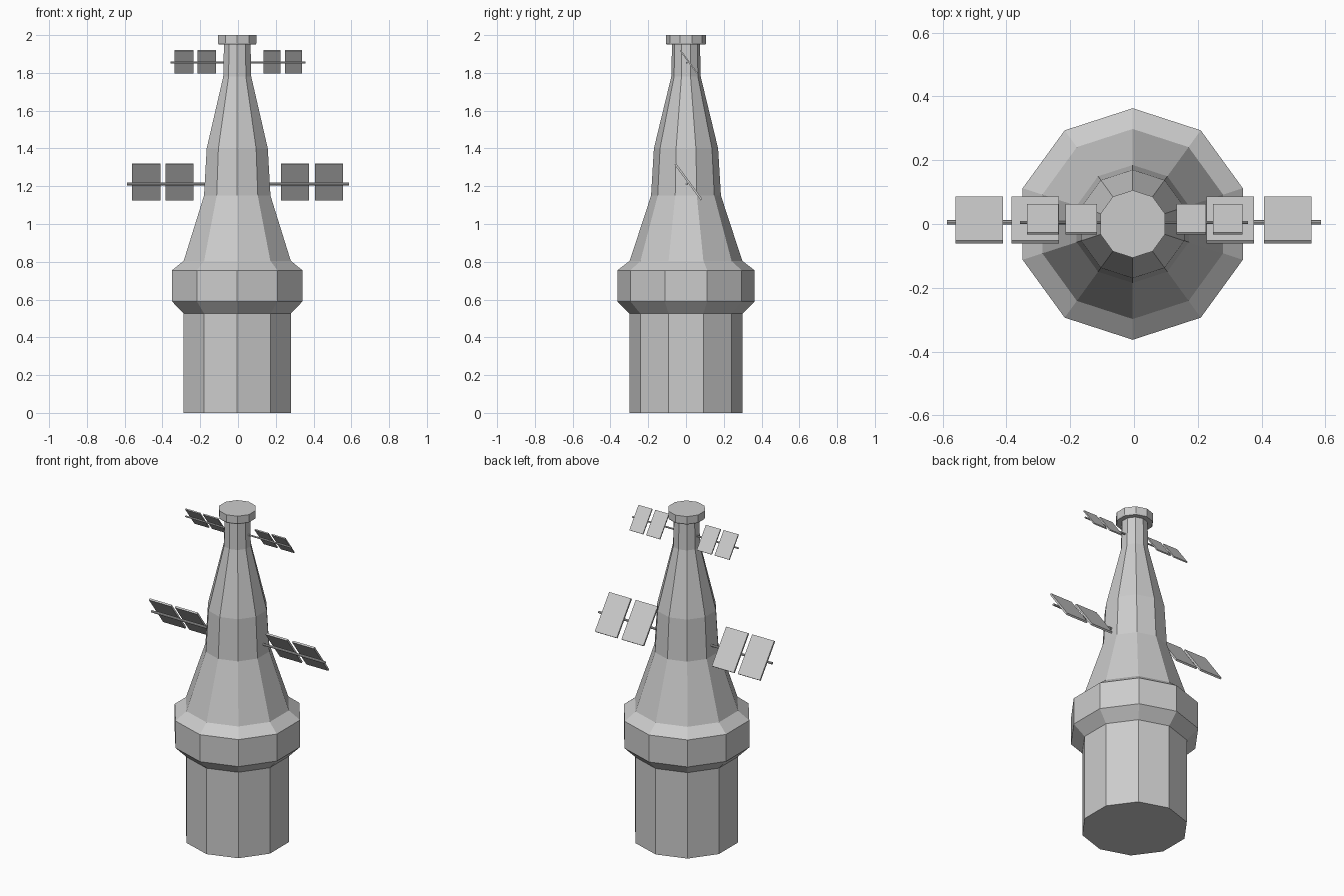
import bpy, bmesh, math
from mathutils import Matrix, Vector

if "Cube" in bpy.data.objects:
    bpy.data.objects.remove(bpy.data.objects["Cube"])


def finish(name, bm):
    bmesh.ops.recalc_face_normals(bm, faces=bm.faces)
    mesh = bpy.data.meshes.new(name)
    bm.to_mesh(mesh)
    bm.free()
    obj = bpy.data.objects.new(name, mesh)
    bpy.context.collection.objects.link(obj)
    return obj


def lathe(name, profile, sides=10, cx=-0.004):
    """Faceted closed solid of revolution with a corner on the y axis."""
    bm = bmesh.new()
    rings = []
    for r, z in profile:
        ring = []
        for i in range(sides):
            a = math.pi / 2 + 2 * math.pi * i / sides
            ring.append(bm.verts.new((cx + r * math.cos(a), r * math.sin(a), z)))
        rings.append(ring)
    for low, high in zip(rings, rings[1:]):
        for i in range(sides):
            j = (i + 1) % sides
            bm.faces.new((low[i], low[j], high[j], high[i]))
    bm.faces.new(rings[0][::-1])
    bm.faces.new(rings[-1])
    return finish(name, bm)


def rod(name, x0, x1, y, z, radius):
    bm = bmesh.new()
    place = Matrix.Translation(((x0 + x1) / 2, y, z)) @ Matrix.Rotation(math.pi / 2, 4, 'Y')
    bmesh.ops.create_cone(bm, cap_ends=True, segments=8, radius1=radius,
                          radius2=radius, depth=abs(x1 - x0), matrix=place)
    return finish(name, bm)


def panel(name, x0, x1, y, z, thick, height, tilt):
    bm = bmesh.new()
    place = (Matrix.Translation(((x0 + x1) / 2, y, z)) @ Matrix.Rotation(tilt, 4, 'X')
             @ Matrix.Diagonal((x1 - x0, thick, height, 1)))
    bmesh.ops.create_cube(bm, size=1, matrix=place)
    return finish(name, bm)


# Station hull: drum, flared collar, tapering tower and cap
lathe("hull", [(0.298, 0), (0.298, 0.525), (0.363, 0.59), (0.363, 0.755),
               (0.298, 0.805), (0.185, 1.15), (0.17, 1.40), (0.078, 1.78),
               (0.074, 1.95), (0.103, 1.95), (0.106, 1.957), (0.106, 2.0)])

# Solar wings: rods carrying two tilted panels on each side
tilt = math.radians(36.4)
wings = [
    ("lower", 1.212, 0.007, 0.14, 0.587, 0.013, 1.223, 0.011, 0.234,
     [(-0.56, -0.411), (-0.384, -0.235), (0.228, 0.376), (0.408, 0.556)]),
    ("upper", 1.854, 0.005, 0.05, 0.358, 0.015, 1.858, 0.007, 0.15,
     [(-0.335, -0.236), (-0.215, -0.116), (0.134, 0.226), (0.248, 0.34)]),
]
for label, rz, rr, inner, outer, py, pz, thick, height, spans in wings:
    for side, s in (("left", -1), ("right", 1)):
        rod(f"{label}_{side}_rod", s * inner, s * outer, 0.005, rz, rr)
    for i, (x0, x1) in enumerate(spans):
        panel(f"{label}_solar_panel_{i + 1}", x0, x1, py, pz, thick, height, tilt)
